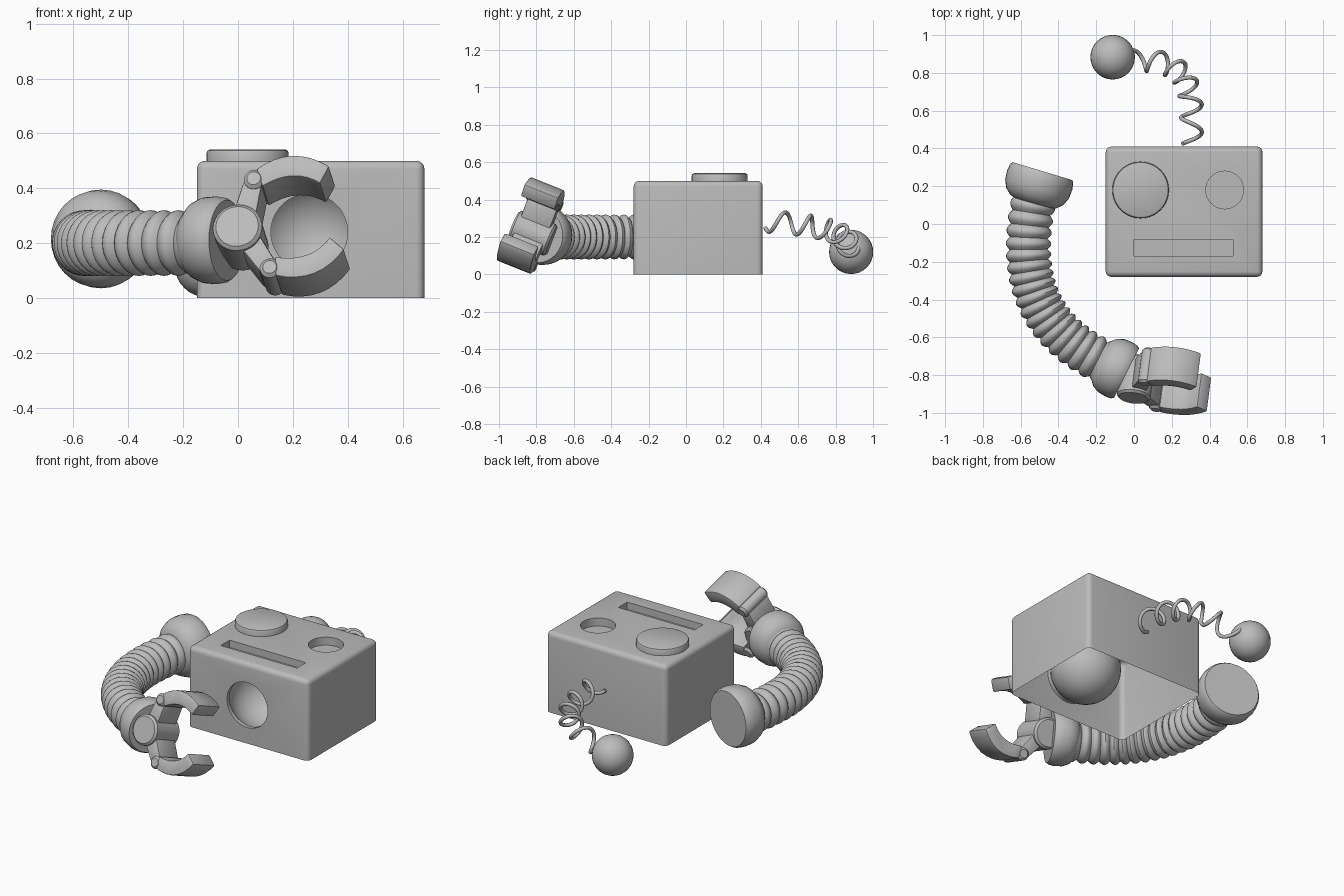
import bpy, bmesh, math
from mathutils import Vector, Matrix
from mathutils.geometry import interpolate_bezier

if "Cube" in bpy.data.objects:
    bpy.data.objects.remove(bpy.data.objects["Cube"])

grey = bpy.data.materials.new("plain grey")
grey.use_nodes = True
GREY = (0.5, 0.5, 0.5, 1)
grey.diffuse_color = GREY
grey.node_tree.nodes["Principled BSDF"].inputs["Base Color"].default_value = GREY
Z = Vector((0, 0, 1))


def finish(name, bm, angle=35):
    bmesh.ops.recalc_face_normals(bm, faces=bm.faces)
    mesh = bpy.data.meshes.new(name)
    bm.to_mesh(mesh)
    bm.free()
    obj = bpy.data.objects.new(name, mesh)
    bpy.context.collection.objects.link(obj)
    mesh.materials.append(grey)
    bpy.ops.object.select_all(action="DESELECT")
    obj.select_set(True)
    bpy.context.view_layer.objects.active = obj
    bpy.ops.object.shade_smooth_by_angle(angle=math.radians(angle))
    return obj


def sweep(name, path, radii, tangents, sides=32):
    """Round rings along a path, capped at both ends."""
    bm = bmesh.new()
    rings = []
    for p, r, t in zip(path, radii, tangents):
        a = t.orthogonal() if abs(t.z) > 0.9 else t.cross(Z)
        a = a.normalized()
        b = t.cross(a).normalized()
        steps = [math.tau * i / sides for i in range(sides)]
        rings.append([bm.verts.new(p + r * (math.cos(k) * a + math.sin(k) * b)) for k in steps])
    for lo, hi in zip(rings, rings[1:]):
        for i in range(sides):
            j = (i + 1) % sides
            bm.faces.new((lo[i], lo[j], hi[j], hi[i]))
    bm.faces.new(rings[0])
    bm.faces.new(rings[-1])
    return finish(name, bm)


def lathe(name, origin, axis, profile, sides=32):
    """Profile of (distance along axis, radius) pairs."""
    axis = Vector(axis).normalized()
    path = [Vector(origin) + axis * d for d, r in profile]
    return sweep(name, path, [r for d, r in profile], [axis] * len(path), sides)


def box(name, lo, hi):
    bm = bmesh.new()
    bmesh.ops.create_cube(bm, size=1)
    lo, hi = Vector(lo), Vector(hi)
    bmesh.ops.scale(bm, vec=hi - lo, verts=bm.verts)
    bmesh.ops.translate(bm, vec=(lo + hi) / 2, verts=bm.verts)
    return finish(name, bm)


def ball(name, centre, radius):
    bm = bmesh.new()
    bmesh.ops.create_uvsphere(bm, u_segments=32, v_segments=16, radius=radius)
    bmesh.ops.translate(bm, vec=centre, verts=bm.verts)
    return finish(name, bm)


# Body: rounded shell, open underneath, with pressed-in recesses
bm = bmesh.new()
bmesh.ops.create_cube(bm, size=1)
bmesh.ops.scale(bm, vec=(0.83, 0.69, 0.5), verts=bm.verts)
bmesh.ops.translate(bm, vec=(0.265, 0.065, 0.25), verts=bm.verts)
rounded = [e for e in bm.edges if max(v.co.z for v in e.verts) > 0.1]
bmesh.ops.bevel(bm, geom=rounded, offset=0.03, segments=4, profile=0.5, affect="EDGES")
body = finish("body", bm)

cutters = [
    lathe("eye_cutter", (0.48, 0.18, 0.45), Z, [(0, 0.1), (0.1, 0.1)]),
    box("mouth_cutter", (0, -0.17, 0.455), (0.525, -0.083, 0.6)),
    lathe("socket_cutter", (0.26, -0.35, 0.24), (0, 1, 0), [(0, 0.14), (0.12, 0.14)], 48),
    ball("dish_cutter", (0.26, -0.115, 0.24), 0.2),
]
for cutter in cutters:
    cutter.hide_render = True
    mod = body.modifiers.new("recess", "BOOLEAN")
    mod.operation = "DIFFERENCE"
    mod.solver = "EXACT"
    mod.object = cutter
bpy.context.view_layer.update()
cut = bpy.data.meshes.new_from_object(body.evaluated_get(bpy.context.evaluated_depsgraph_get()))
bm = bmesh.new()
bm.from_mesh(cut)
under = [f for f in bm.faces if f.calc_center_median().z < 0.001]
bmesh.ops.delete(bm, geom=under, context="FACES")
for old in cutters + [body]:
    bpy.data.objects.remove(old)
finish("body", bm)

# Raised eye disc
lathe("raised_eye", (0.035, 0.18, 0.49), Z,
      [(0, 0.15), (0.038, 0.15), (0.047, 0.146), (0.051, 0.138)], 40)

# Spring and ball
ball("spring_ball", (-0.113, 0.883, 0.12), 0.118)
axis_pts = interpolate_bezier(Vector((0.3, 0.425, 0.285)), Vector((0.32, 0.73, 0.26)),
                              Vector((0.3, 0.88, 0.23)), Vector((-0.01, 0.865, 0.14)), 160)
coil = bpy.data.curves.new("spring", "CURVE")
coil.dimensions = "3D"
coil.bevel_depth = 0.011
coil.bevel_resolution = 2
coil.use_fill_caps = True
line = coil.splines.new("POLY")
line.points.add(len(axis_pts) - 1)
for i, p in enumerate(axis_pts):
    t = axis_pts[min(i + 1, 159)] - axis_pts[max(i - 1, 0)]
    out = t.cross(Z).normalized()
    up = out.cross(t).normalized()
    turn = math.radians(-140) + math.tau * 5.4 * i / 159
    line.points[i].co = (*(p + 0.056 * (out * math.cos(turn) + up * math.sin(turn))), 1)
line.use_smooth = True
coil.materials.append(grey)
bpy.context.collection.objects.link(bpy.data.objects.new("spring", coil))

# Ribbed arm
RIBS, STEP = 18, 6
count = RIBS * STEP + 1
path = interpolate_bezier(Vector((-0.53, 0.13, 0.2)), Vector((-0.62, -0.3, 0.2)),
                          Vector((-0.5, -0.58, 0.2)), Vector((-0.13, -0.745, 0.2)), count)
tangents = [(path[min(i + 1, count - 1)] - path[max(i - 1, 0)]).normalized() for i in range(count)]
radii = [0.1 + 0.02 * abs(math.sin(math.pi * i / STEP)) for i in range(count)]
sweep("ribbed_arm", path, radii, tangents)

# Cups at both ends of the arm
cup = [(-0.18, 0.09), (-0.17, 0.125), (-0.14, 0.158), (-0.1, 0.176), (-0.05, 0.18),
       (-0.015, 0.175), (0, 0.165)]
lathe("shoulder_cup", (-0.485, 0.28, 0.215), (0.287, 0.958, 0), cup)
lathe("wrist_cup", (-0.04, -0.79, 0.21), (0.89, -0.45, 0), [(d * 0.9, r * 0.89) for d, r in cup])

# Hand frame: forward, side and hinge directions
hinge = Vector((0.12, 0.92, -0.37)).normalized()
forward = Vector((0.97, -0.06, 0.2))
forward = (forward - hinge * forward.dot(hinge)).normalized()
side = forward.cross(hinge)
if side.z < 0:
    side = -side
hub = Vector((0.01, -0.82, 0.22))


def hand_point(u, v, w=0):
    return hub + forward * u + side * v + hinge * w


def pin(name, u, v, radius, half):
    b = 0.012
    lathe(name, hand_point(u, v), hinge, [(-half, radius - b), (-half + b, radius),
                                          (half - b, radius), (half, radius - b)])


def plate(name, outline, half):
    """Outline in the hand plane, extruded along the hinge."""
    bm = bmesh.new()
    ends = [[bm.verts.new(hand_point(u, v, w)) for u, v in outline] for w in (-half, half)]
    bm.faces.new(ends[0])
    bm.faces.new(ends[1])
    for i in range(len(outline)):
        j = (i + 1) % len(outline)
        bm.faces.new((ends[0][i], ends[0][j], ends[1][j], ends[1][i]))
    bmesh.ops.recalc_face_normals(bm, faces=bm.faces)
    sharp = [e for e in bm.edges if e.calc_face_angle(0) > 0.9]
    bmesh.ops.bevel(bm, geom=sharp, offset=0.008, segments=2, profile=0.5, affect="EDGES")
    finish(name, bm)


def arc(a, b, c, n=8):
    """Smooth curve through three points."""
    pts = []
    for i in range(n + 1):
        t = i / n
        k = (2 * (t - 0.5) * (t - 1), 4 * t * (1 - t), 2 * t * (t - 0.5))
        pts.append(tuple(k[0] * a[m] + k[1] * b[m] + k[2] * c[m] for m in (0, 1)))
    return pts


# Hub, links, hinge pins and curved fingers
pin("hand_hub", 0, 0, 0.09, 0.11)
finger = arc((0.105, 0.215), (0.245, 0.238), (0.37, 0.167)) + arc((0.325, 0.107), (0.23, 0.157), (0.115, 0.14))
link = [(-0.01, 0.06), (0.05, 0.18), (0.115, 0.155), (0.07, 0.03)]
for name, s in (("upper", 1), ("lower", -1)):
    pin(name + "_hinge_pin", 0.09, 0.178 * s, 0.037, 0.1)
    plate(name + "_link", [(u, v * s) for u, v in link], 0.085)
    plate(name + "_finger", [(u, v * s) for u, v in finger], 0.098)
